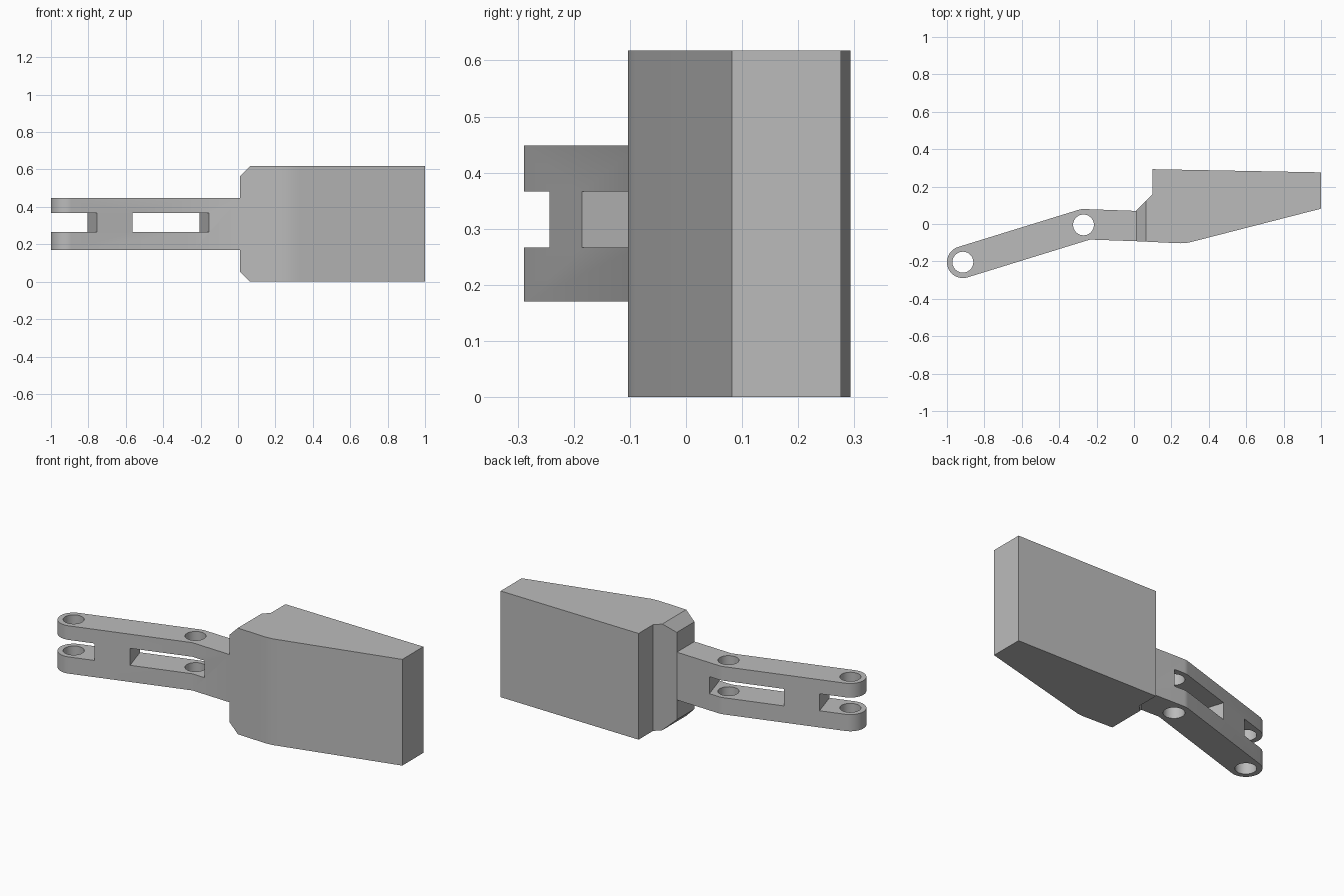
import bpy, bmesh, math
from mathutils import Vector

cube = bpy.data.objects.get("Cube")
if cube:
    bpy.data.objects.remove(cube, do_unlink=True)

grey = bpy.data.materials.new("plain grey")
grey.use_nodes = True
grey.diffuse_color = (0.5, 0.5, 0.5, 1)
grey.node_tree.nodes["Principled BSDF"].inputs["Base Color"].default_value = (0.5, 0.5, 0.5, 1)


def prism(name, outline, z0, z1, chamfers=()):
    """Extrude an xy outline from z0 to z1, slicing off corners by planes."""
    bm = bmesh.new()
    face = bm.faces.new([bm.verts.new((x, y, z0)) for x, y in outline])
    ext = bmesh.ops.extrude_face_region(bm, geom=[face])
    verts = [g for g in ext["geom"] if isinstance(g, bmesh.types.BMVert)]
    bmesh.ops.translate(bm, verts=verts, vec=(0, 0, z1 - z0))
    for co, normal in chamfers:
        bmesh.ops.bisect_plane(bm, geom=bm.verts[:] + bm.edges[:] + bm.faces[:],
                               plane_co=co, plane_no=normal, clear_outer=True)
        bmesh.ops.holes_fill(bm, edges=[e for e in bm.edges if e.is_boundary])
    bmesh.ops.recalc_face_normals(bm, faces=bm.faces[:])
    mesh = bpy.data.meshes.new(name)
    bm.to_mesh(mesh)
    bm.free()
    mesh.materials.append(grey)
    ob = bpy.data.objects.new(name, mesh)
    bpy.context.collection.objects.link(ob)
    return ob


def arc(centre, radius, start, end, steps):
    """Points on an arc, angles in degrees."""
    angles = [math.radians(start + (end - start) * i / steps) for i in range(steps + 1)]
    return [(centre.x + radius * math.cos(a), centre.y + radius * math.sin(a)) for a in angles]


def select_only(ob):
    bpy.ops.object.select_all(action="DESELECT")
    ob.select_set(True)
    bpy.context.view_layer.objects.active = ob


def cut(ob, cutter):
    cutter.hide_render = True
    mod = ob.modifiers.new("cut", "BOOLEAN")
    mod.operation, mod.solver, mod.object = "DIFFERENCE", "EXACT", cutter
    select_only(ob)
    bpy.ops.object.modifier_apply(modifier=mod.name)
    bpy.data.objects.remove(cutter, do_unlink=True)


# Head: thick tapered block with the two corners beside the arm chamfered
HEIGHT, ROOT, BEVEL = 0.618, 0.01, 0.055
outline = [(ROOT, -0.092), (0.2, -0.101), (0.25, -0.103), (0.29, -0.1), (0.33, -0.09),
           (1, 0.082), (1, 0.276), (0.1, 0.293), (0.1, 0.16), (ROOT, 0.07)]
head = prism("head", outline, 0, HEIGHT,
             [((ROOT, 0, BEVEL), (-1, 0, -1)), ((ROOT, 0, HEIGHT - BEVEL), (-1, 0, 1))])

# Arm: rounded bar that bends at the second pin
tip, bend = Vector((-0.915, -0.204)), Vector((-0.27, -0.005))
along = (bend - tip).normalized()
side = Vector((-along.y, along.x))
tilt = math.degrees(math.atan2(along.y, along.x))
R = 0.085
outline = (arc(tip, R, tilt + 90, tilt + 270, 24)
           + [tuple(bend - side * R + along * 0.01), (ROOT, -0.092), (ROOT, 0.07)]
           + arc(bend, R, 88, tilt + 90, 4))
arm = prism("arm", outline, 0.17, 0.448)


# Fork gap at the tip and window through the middle of the arm
for start, end in ((-0.2, 0.143), (0.34, 0.761)):
    corners = [tip + along * a + side * s
               for a, s in ((start, -0.3), (end, -0.3), (end, 0.3), (start, 0.3))]
    cut(arm, prism("slot_cutter", [tuple(c) for c in corners], 0.267, 0.366))

# Pin holes
for centre in (tip, bend):
    cut(arm, prism("hole_cutter", arc(centre, 0.056, 0, 345, 23), 0, HEIGHT))

for ob in (head, arm):
    select_only(ob)
    bpy.ops.object.shade_smooth_by_angle(angle=math.radians(25))
